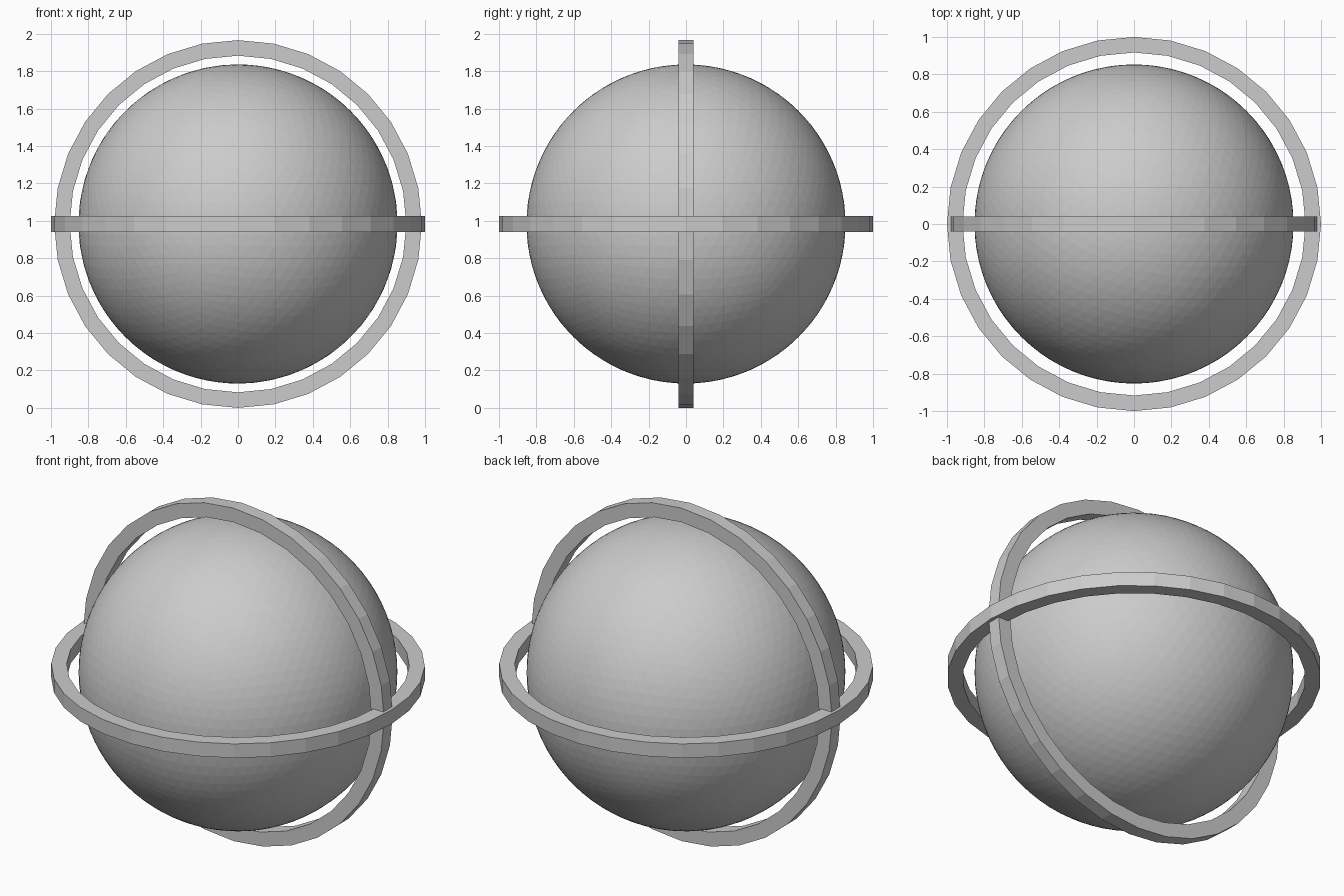
import bpy
import bmesh
import math
from mathutils import Matrix

cube = bpy.data.objects.get("Cube")
if cube:
    bpy.data.objects.remove(cube, do_unlink=True)

CENTRE_Z = 0.983

grey = bpy.data.materials.new("light grey")
grey.use_nodes = True
grey.diffuse_color = (0.6, 0.6, 0.6, 1)
grey.node_tree.nodes["Principled BSDF"].inputs["Base Color"].default_value = (0.6, 0.6, 0.6, 1)


def add_object(name, bm):
    mesh = bpy.data.meshes.new(name)
    bmesh.ops.recalc_face_normals(bm, faces=bm.faces)
    bm.to_mesh(mesh)
    bm.free()
    mesh.materials.append(grey)
    obj = bpy.data.objects.new(name, mesh)
    obj.location.z = CENTRE_Z
    bpy.context.collection.objects.link(obj)
    return obj


def add_ring(name, outer, inner, width, tilt=0.0, sides=32):
    """Square-section flat-faced hoop, lying flat before it is tilted about x."""
    bm = bmesh.new()
    h = width / 2
    section = [(outer, -h), (outer, h), (inner, h), (inner, -h)]
    loops = []
    for i in range(sides):
        a = math.tau * i / sides
        loops.append([bm.verts.new((r * math.cos(a), r * math.sin(a), z)) for r, z in section])
    for i, here in enumerate(loops):
        there = loops[(i + 1) % sides]
        for j in range(4):
            k = (j + 1) % 4
            bm.faces.new((here[j], there[j], there[k], here[k]))
    bm.transform(Matrix.Rotation(tilt, 4, "X"))
    return add_object(name, bm)


# Faceted ball
ball = bmesh.new()
bmesh.ops.create_icosphere(ball, subdivisions=5, radius=0.853)
add_object("ball", ball)

# Two crossed hoops around it
add_ring("horizontal_ring", 1.0, 0.917, 0.083)
add_ring("vertical_ring", 0.983, 0.9, 0.081, tilt=math.pi / 2)
